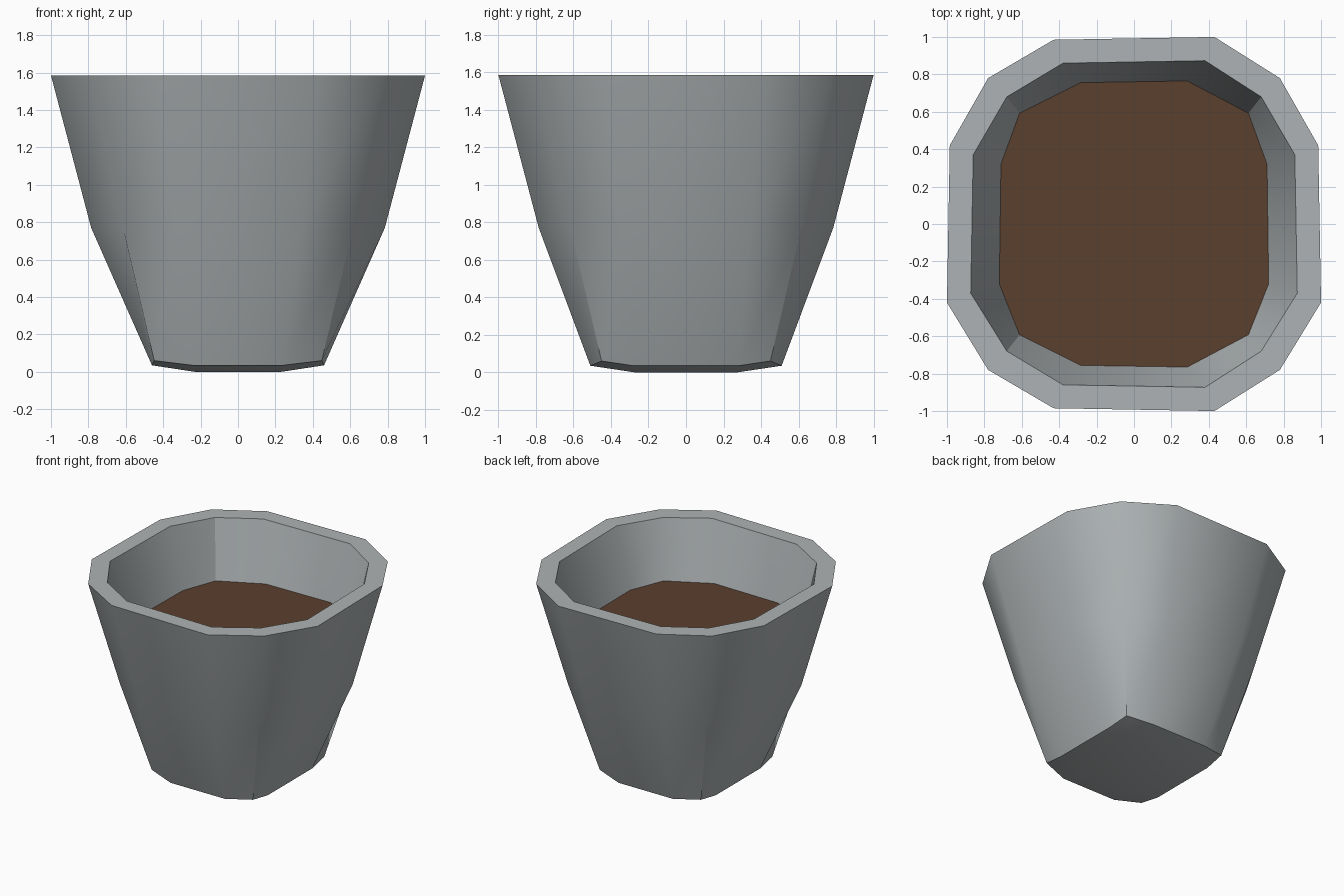
import bpy, bmesh, math

if "Cube" in bpy.data.objects:
    bpy.data.objects.remove(bpy.data.objects["Cube"])


def material(name, color):
    m = bpy.data.materials.new(name)
    m.diffuse_color = (*color, 1)
    m.use_nodes = True
    m.node_tree.nodes["Principled BSDF"].inputs["Base Color"].default_value = m.diffuse_color
    return m


# 12-sided ring: three points per quadrant (side, corner, front/back)
def ring_points(X, xs, cx, cy, fx, Y, z, zc=None, skew=0.0):
    zc = z if zc is None else zc
    pts = []
    for sx, sy in ((1, 1), (-1, 1), (-1, -1), (1, -1)):
        # slight out-of-square skew of the hand-made rim
        kx = 1 - (skew if sy > 0 else 0)
        ky = 1 - (skew if sx < 0 else 0)
        q = [(sx * X * kx, sy * xs, z), (sx * cx, sy * cy, zc), (sx * fx, sy * Y * ky, z)]
        pts += q if sx * sy > 0 else q[::-1]
    return pts


def finish(name, bm, mat, smooth):
    bmesh.ops.recalc_face_normals(bm, faces=bm.faces) if smooth else None
    me = bpy.data.meshes.new(name)
    bm.to_mesh(me)
    bm.free()
    ob = bpy.data.objects.new(name, me)
    bpy.context.collection.objects.link(ob)
    me.materials.append(mat)
    if smooth:
        bpy.ops.object.select_all(action='DESELECT')
        ob.select_set(True)
        bpy.context.view_layer.objects.active = ob
        bpy.ops.object.shade_smooth_by_angle(angle=math.radians(32))
    return ob


SOIL_Z = 1.13
soil_ring = ring_points(0.72, 0.32, 0.612, 0.592, 0.285, 0.765, SOIL_Z, skew=0.012)

# Pot: outer wall, rim and inner wall down to the soil
rings = [
    ring_points(0.46, 0.28, 0.448, 0.45, 0.24, 0.51, 0.035, 0.06),
    ring_points(0.785, 0.34, 0.615, 0.615, 0.335, 0.785, 0.77, skew=0.01),
    ring_points(1.0, 0.42, 0.78, 0.78, 0.43, 1.0, 1.585, skew=0.015),
    ring_points(0.873, 0.37, 0.68, 0.68, 0.38, 0.873, 1.585, skew=0.015),
    soil_ring,
]
bm = bmesh.new()
vr = [[bm.verts.new(p) for p in r] for r in rings]
for a, b in zip(vr, vr[1:]):
    for i in range(12):
        j = (i + 1) % 12
        bm.faces.new((a[i], a[j], b[j], b[i]))

# Slightly rounded base: centre, four sides, four corners
r = vr[0]
base = [bm.verts.new((x * 0.23, y * 0.275, 0)) for x, y in ((1, 1), (-1, 1), (-1, -1), (1, -1))]
bm.faces.new(base[::-1])
for k in range(4):
    bm.faces.new((base[k], r[3 * k + 2], r[3 * k + 1], r[3 * k]))
    n = (k + 1) % 4
    bm.faces.new((base[k], base[n], r[3 * n], r[3 * k + 2]))
# close the bottom of the cavity only to orient normals, then remove it
cap = bm.faces.new(vr[-1])
bmesh.ops.recalc_face_normals(bm, faces=bm.faces)
bmesh.ops.delete(bm, geom=[cap], context='FACES_ONLY')
finish("pot", bm, material("grey_clay", (0.42, 0.45, 0.46)), True)

# Soil surface
bm = bmesh.new()
bm.faces.new([bm.verts.new(p) for p in soil_ring])
finish("soil", bm, material("brown_soil", (0.105, 0.05, 0.027)), False)
